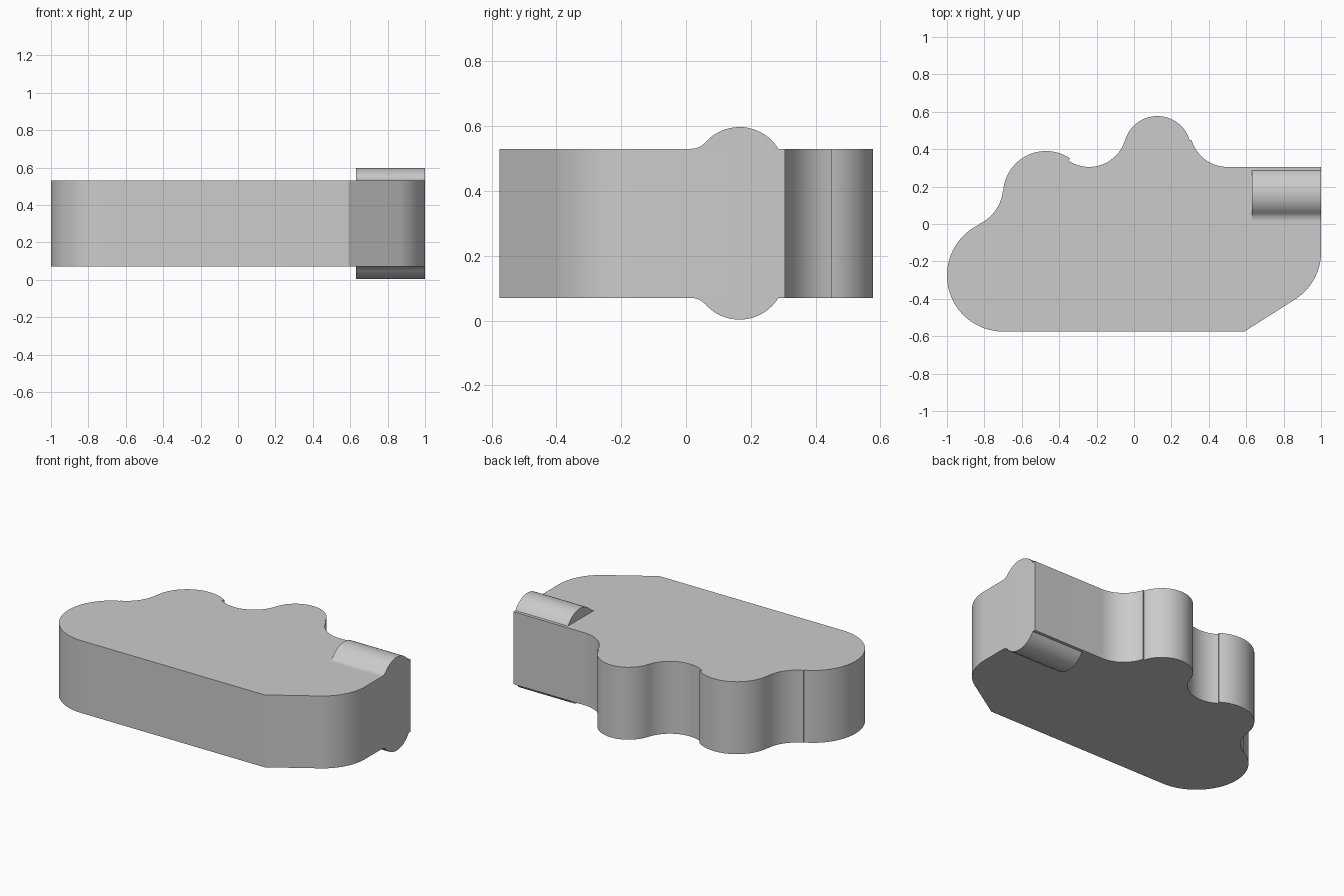
import bpy, bmesh, math
from mathutils import Vector

if "Cube" in bpy.data.objects:
    bpy.data.objects.remove(bpy.data.objects["Cube"], do_unlink=True)

MID, HALF = 0.3, 0.23      # middle height and half thickness of the slab

grey = bpy.data.materials.new("plain grey")
grey.use_nodes = True
grey.diffuse_color = (0.6, 0.6, 0.6, 1)
grey.node_tree.nodes["Principled BSDF"].inputs["Base Color"].default_value = grey.diffuse_color


def arc(centre, radius, start, end, steps=16):
    """Points on an arc, angles in degrees."""
    pts = []
    for i in range(steps + 1):
        a = math.radians(start + (end - start) * i / steps)
        pts.append((centre[0] + radius * math.cos(a), centre[1] + radius * math.sin(a)))
    return pts


def heading(a, b):
    """Angle from point a to point b in degrees."""
    return math.degrees(math.atan2(b[1] - a[1], b[0] - a[0]))


def extrude(name, points, offset):
    """Close a 3D outline and sweep it along an offset."""
    bm = bmesh.new()
    face = bm.faces.new([bm.verts.new(p) for p in points])
    swept = bmesh.ops.extrude_face_region(bm, geom=[face])["geom"]
    bmesh.ops.translate(bm, vec=Vector(offset),
                        verts=[v for v in swept if isinstance(v, bmesh.types.BMVert)])
    bmesh.ops.remove_doubles(bm, verts=bm.verts, dist=0.0005)
    bmesh.ops.recalc_face_normals(bm, faces=bm.faces)
    mesh = bpy.data.meshes.new(name)
    bm.to_mesh(mesh)
    bm.free()
    mesh.materials.append(grey)
    obj = bpy.data.objects.new(name, mesh)
    bpy.context.collection.objects.link(obj)
    bpy.ops.object.select_all(action="DESELECT")
    obj.select_set(True)
    bpy.context.view_layer.objects.active = obj
    bpy.ops.object.shade_smooth_by_angle(angle=math.radians(25))
    return obj


# Cloud outline: round lobes joined by hollow fillets
lobe, bump, round_end = (0.125, 0.397), (-0.47, 0.16), (-0.70, -0.275)
fillet_r, fillet_m, fillet_l = (0.50, 0.505), (-0.24, 0.505), (-0.92, 0.20)

outline = [(0.59, -0.575)]
outline += arc((0.70, -0.15), 0.30, -58.5, 0)
outline += [(1.0, 0.305)]
outline += arc(fillet_r, 0.20, 270, heading(fillet_r, lobe) % 360)
outline += arc(lobe, 0.18, heading(lobe, fillet_r), heading(lobe, fillet_m), 32)
outline += arc(fillet_m, 0.20, heading(fillet_m, lobe), heading(fillet_m, bump))
outline += arc(bump, 0.23, heading(bump, fillet_m), heading(bump, fillet_l), 24)
outline += arc(fillet_l, 0.22, heading(fillet_l, bump), heading(fillet_l, round_end))
outline += arc(round_end, 0.30, heading(round_end, fillet_l), 270, 32)

extrude("cloud_slab", [(x, y, MID - HALF) for x, y in outline], (0, 0, 2 * HALF))

# Rounded rib profile (y, height above the middle), filleted on its front side
rib_c, rib_f = (0.165, 0.156), (0.015, HALF + 0.06)
rib = arc(rib_f, 0.06, 270, 270 + 48, 8)
rib += arc(rib_c, 0.141, heading(rib_c, rib_f), 31.6, 24)

for name, side in (("upper_rib", 1), ("lower_rib", -1)):
    extrude(name, [(0.63, y, MID + side * h) for y, h in rib], (0.37, 0, 0))
